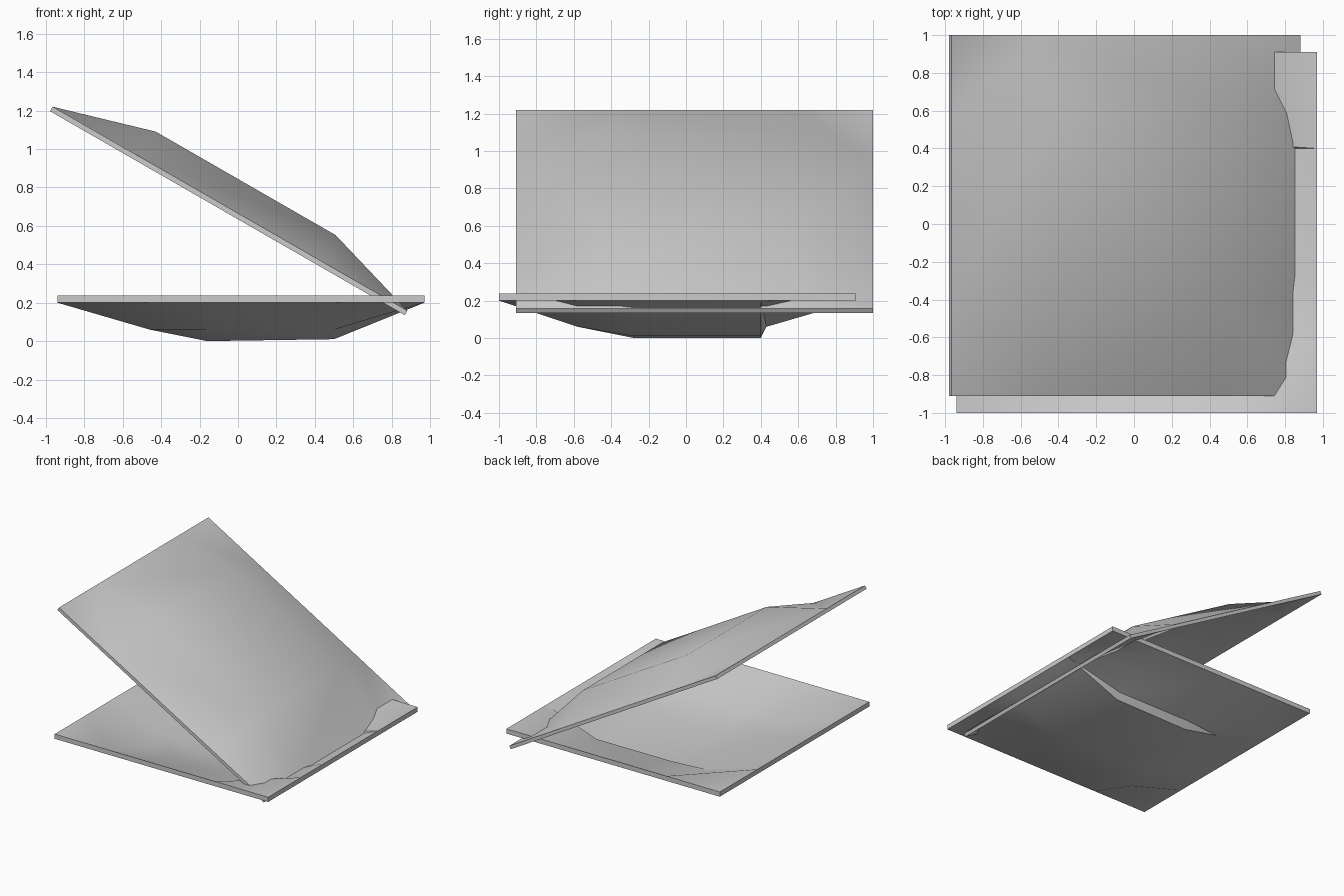
import bpy, bmesh, math
from mathutils import Vector

if "Cube" in bpy.data.objects:
    bpy.data.objects.remove(bpy.data.objects["Cube"])

def dished_sheet(name, us, vs, height, thick, place, square_corner=None):
    """Thin sheet pressed into a faceted dish; place maps (u, v, h) to the world."""
    bm = bmesh.new()
    nu, nv = len(us), len(vs)
    layers = []
    for off in (0, thick):
        layers.append([[bm.verts.new(place(u, v, height[j][i] + off))
                        for i, u in enumerate(us)] for j, v in enumerate(vs)])
    for g in layers:
        for j in range(nv - 1):
            for i in range(nu - 1):
                a, b, c, d = g[j][i], g[j][i+1], g[j+1][i+1], g[j+1][i]
                # corner cells fold so that the outer corner stays flat
                same_side = (i < (nu - 1) / 2 - .5) == (j < (nv - 1) / 2 - .5)
                fold_bd = same_side
                if (i, j) == square_corner:
                    fold_bd = not fold_bd
                tris = [(a, b, d), (b, c, d)] if fold_bd else [(a, b, c), (a, c, d)]
                for t in tris:
                    bm.faces.new(t)
    # rim band joining both skins
    loop = ([(0, i) for i in range(nu)] + [(j, nu-1) for j in range(1, nv)]
            + [(nv-1, i) for i in range(nu-2, -1, -1)] + [(j, 0) for j in range(nv-2, 0, -1)])
    for (j, i), (l, k) in zip(loop, loop[1:] + loop[:1]):
        bm.faces.new((layers[0][j][i], layers[0][l][k], layers[1][l][k], layers[1][j][i]))
    bmesh.ops.recalc_face_normals(bm, faces=bm.faces)
    me = bpy.data.meshes.new(name)
    bm.to_mesh(me)
    bm.free()
    ob = bpy.data.objects.new(name, me)
    bpy.context.collection.objects.link(ob)
    bpy.context.view_layer.objects.active = ob
    ob.select_set(True)
    bpy.ops.object.shade_smooth_by_angle(angle=math.radians(40))
    ob.select_set(False)

# lower tray, with a deeper dent in its floor
R, F = .2, .06
dish = [[R, R, R, R, R],
        [R, F, F, F, R],
        [R, F, 0, .01, R],
        [R, F, 0, .01, R],
        [R, F, F, F, R],
        [R, R, R, R, R]]
dished_sheet("lower_tray", [-.94, -.46, -.16, .5, .97], [-1, -.58, -.28, .4, .43, .91],
             dish, .038, lambda u, v, h: Vector((u, v, h)))

# tilted lid, bulging outward
a = math.radians(29.9)
along = Vector((math.cos(a), 0, -math.sin(a)))
out = Vector((math.sin(a), 0, math.cos(a)))
origin = Vector((-.965, 0, 1.22))
B = .155
bulge = [[0, 0, 0, 0], [0, B, B, 0], [0, B, B, 0], [0, 0, 0, 0]]
dished_sheet("raised_lid", [0, .53, 1.61, 2.13], [-.91, -.42, .59, 1],
             bulge, -.027, lambda u, v, h: origin + along * u + out * h + Vector((0, v, 0)),
             square_corner=(2, 0))
